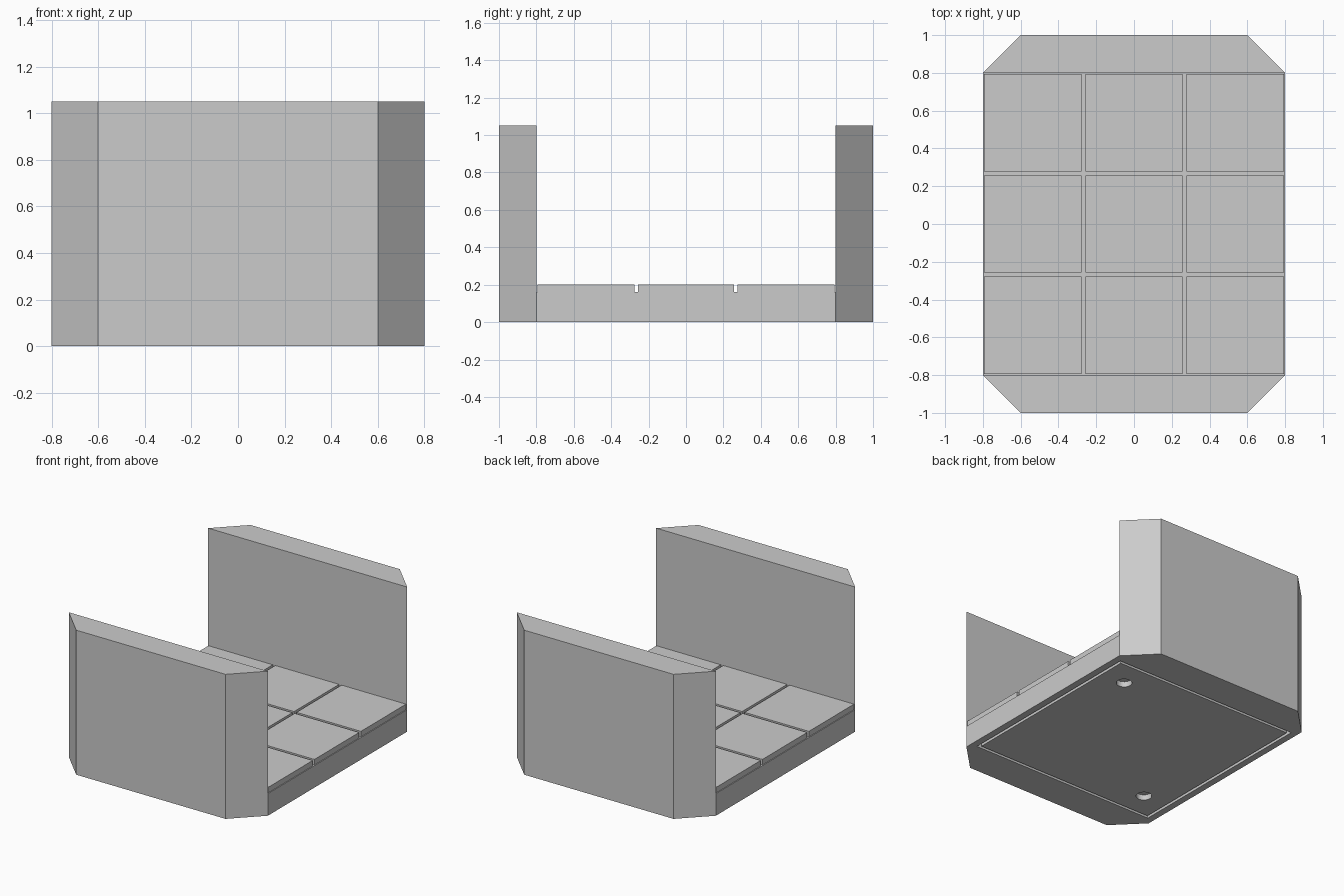
import bpy, bmesh
from mathutils import Matrix, Vector

cube = bpy.data.objects.get("Cube")
if cube:
    bpy.data.objects.remove(cube, do_unlink=True)

HALF, WALL_Y, CHAMFER = 0.8, 1.0, 0.2
BASE_TOP, TILE_TOP, WALL_TOP = 0.16, 0.2, 1.05
GAP, EDGE_GAP, GROOVE = 0.02, 0.006, 0.04

stone = bpy.data.materials.new("light_grey_stone")
stone.use_nodes = True
GREY = (0.6, 0.6, 0.6, 1)
stone.diffuse_color = GREY
stone.node_tree.nodes["Principled BSDF"].inputs["Base Color"].default_value = GREY


def finish(name, bm):
    bmesh.ops.recalc_face_normals(bm, faces=bm.faces[:])
    mesh = bpy.data.meshes.new(name)
    bm.to_mesh(mesh)
    bm.free()
    mesh.materials.append(stone)
    obj = bpy.data.objects.new(name, mesh)
    bpy.context.collection.objects.link(obj)
    return obj


def prism(outline, z0, z1):
    """Extrude an xy outline between two heights."""
    bm = bmesh.new()
    low = [bm.verts.new((x, y, z0)) for x, y in outline]
    high = [bm.verts.new((x, y, z1)) for x, y in outline]
    bm.faces.new(low[::-1])
    bm.faces.new(high)
    for i in range(len(low)):
        j = (i + 1) % len(low)
        bm.faces.new((low[i], low[j], high[j], high[i]))
    return bm


def rect(x0, x1, y0, y1):
    return [(x0, y0), (x1, y0), (x1, y1), (x0, y1)]


# End walls with chamfered outer corners
for name, s in (("front_wall", -1), ("back_wall", 1)):
    outline = [(-HALF, s * HALF), (HALF, s * HALF),
               (HALF - CHAMFER, s * WALL_Y), (CHAMFER - HALF, s * WALL_Y)]
    finish(name, prism(outline, 0, WALL_TOP))

# Floor base with a square groove sunk into its underside
bm = prism(rect(-HALF, HALF, -HALF, HALF), 0, BASE_TOP)
bm.normal_update()
under = min(bm.faces, key=lambda f: f.calc_center_median().z)
for inset, lift in ((0.05, 0), (0.0005, GROOVE), (0.02, 0), (0.0005, -GROOVE)):
    bmesh.ops.inset_region(bm, faces=[under], thickness=inset, use_even_offset=True)
    bmesh.ops.translate(bm, verts=list(under.verts), vec=Vector((0, 0, lift)))
    bm.normal_update()
base = finish("floor_base", bm)

# Round sockets in two opposite corners of the underside
for name, s in (("left_socket_cutter", 1), ("right_socket_cutter", -1)):
    bm = bmesh.new()
    bmesh.ops.create_cone(bm, cap_ends=True, segments=32, radius1=0.053, radius2=0.053,
                          depth=2 * GROOVE,
                          matrix=Matrix.Translation((s * 0.54, s * 0.54, 0)))
    cutter = finish(name, bm)
    cutter.hide_render = True
    cutter.hide_set(True)
    cutter.display_type = 'WIRE'
    mod = base.modifiers.new(name, 'BOOLEAN')
    mod.operation = 'DIFFERENCE'
    mod.solver = 'EXACT'
    mod.object = cutter
# Apply the cuts and drop the cutters
bpy.context.view_layer.update()
graph = bpy.context.evaluated_depsgraph_get()
cut_mesh = bpy.data.meshes.new_from_object(base.evaluated_get(graph))
cutters = [m.object for m in base.modifiers]
base.modifiers.clear()
base.data = cut_mesh
for cutter in cutters:
    bpy.data.objects.remove(cutter, do_unlink=True)

# Three by three floor tiles with narrow gaps
third = HALF / 3
spans = [(-HALF + EDGE_GAP, -third - GAP / 2),
         (-third + GAP / 2, third - GAP / 2),
         (third + GAP / 2, HALF - EDGE_GAP)]
for row, (y0, y1) in enumerate(spans):
    for col, (x0, x1) in enumerate(spans):
        finish(f"floor_tile_{row + 1}_{col + 1}", prism(rect(x0, x1, y0, y1), BASE_TOP, TILE_TOP))
